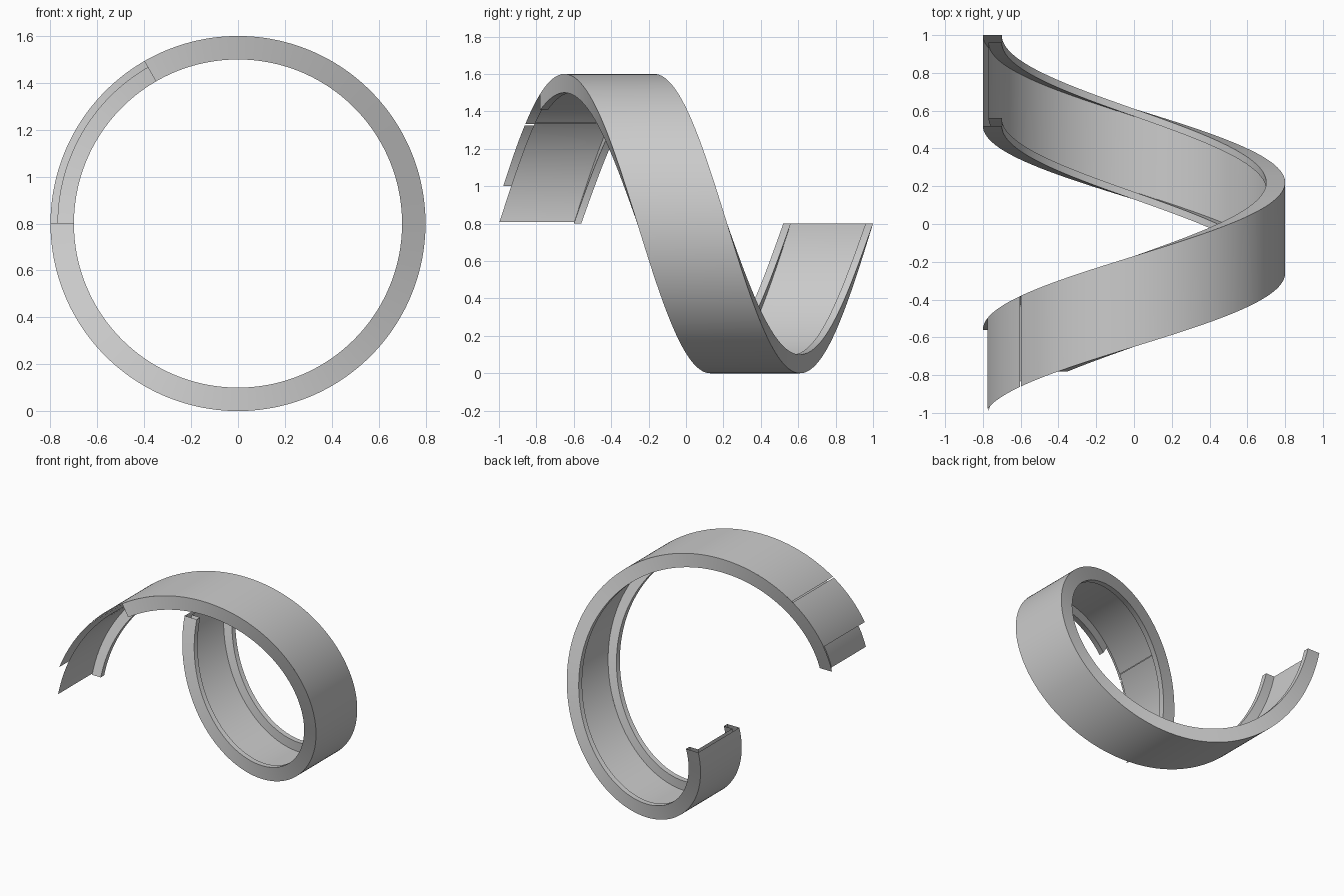
import bpy
import bmesh
from math import cos, sin, radians

cube = bpy.data.objects.get("Cube")
if cube:
    bpy.data.objects.remove(cube, do_unlink=True)

# One neutral colour
GREY = (0.6, 0.6, 0.6, 1.0)
grey = bpy.data.materials.new("light_grey")
grey.use_nodes = True
grey.diffuse_color = GREY
grey.node_tree.nodes["Principled BSDF"].inputs["Base Color"].default_value = GREY

OUTER, WEB, INNER = 0.8, 0.77, 0.7      # radii of the channel
WIDTH, LIP = 0.48, 0.04                 # channel width and flange thickness
PITCH = 1.56                            # forward travel in one turn
FLANGE_END, PLATE_END = 300, 345.5      # degrees along the turn


def helix_point(radius, depth, turn):
    a = radians(180 + turn)
    return (radius * cos(a), 1 - depth - PITCH * turn / 360, OUTER + radius * sin(a))


def sweep(name, profile, spans):
    """Sweep (radius, depth) profile points along spans of the helix."""
    bm = bmesh.new()
    for p, q in zip(profile, profile[1:]):
        for start, end in spans:
            steps = max(1, round((end - start) / 1.5))
            rows = []
            for i in range(steps + 1):
                t = start + (end - start) * i / steps
                rows.append([bm.verts.new(helix_point(*c, t)) for c in (p, q)])
            for (a, b), (d, c) in zip(rows, rows[1:]):
                bm.faces.new((a, b, c, d)).smooth = True
    mesh = bpy.data.meshes.new(name)
    bm.to_mesh(mesh)
    bm.free()
    mesh.materials.append(grey)
    bpy.context.collection.objects.link(bpy.data.objects.new(name, mesh))


# Outer skin, with a narrow slit and an early end
sweep("outer_skin", [(OUTER, WIDTH), (OUTER, 0)],
      [(0, 318.3), (318.9, PLATE_END)])

# Rear flange runs the whole turn
sweep("rear_flange", [(OUTER, 0), (INNER, 0), (INNER, LIP), (WEB, LIP)], [(0, 360)])

# Inner skin between the flanges
sweep("inner_skin", [(WEB, LIP), (WEB, WIDTH - LIP)],
      [(0, 315.5), (315.7, 359.3)])

# Front flange stops short
sweep("front_flange", [(WEB, WIDTH - LIP), (INNER, WIDTH - LIP),
                       (INNER, WIDTH), (OUTER, WIDTH)], [(0, FLANGE_END)])
